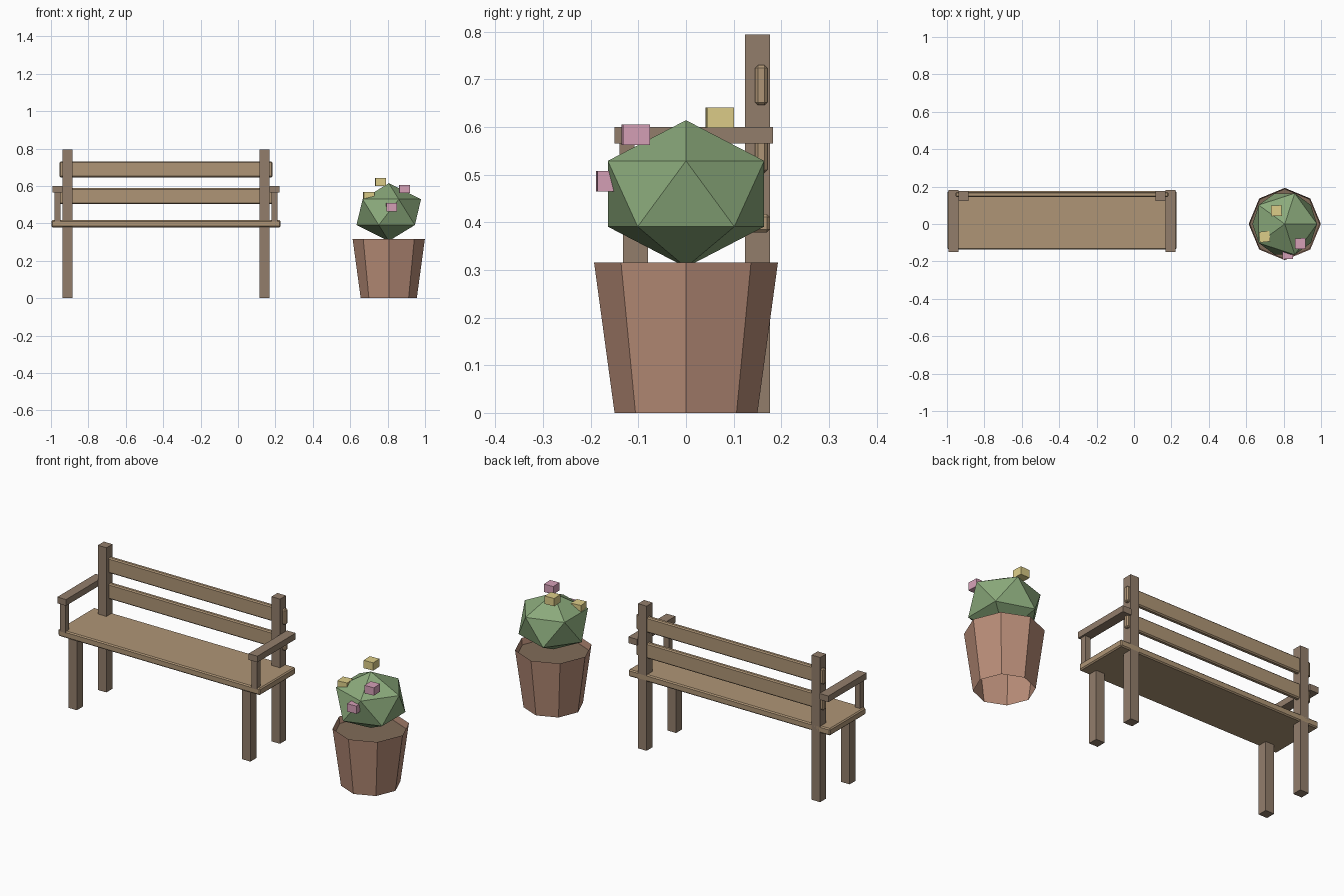
import bpy, bmesh
from math import radians

if "Cube" in bpy.data.objects:
    bpy.data.objects.remove(bpy.data.objects["Cube"])


def material(name, rgb):
    m = bpy.data.materials.new(name)
    m.diffuse_color = (*[c ** 2.2 for c in rgb], 1)
    m.use_nodes = True
    m.node_tree.nodes["Principled BSDF"].inputs["Base Color"].default_value = m.diffuse_color
    return m


PLANK = material("plank_wood", (0.68, 0.58, 0.46))
FRAME = material("frame_wood", (0.57, 0.49, 0.42))
CLAY = material("clay", (0.72, 0.55, 0.47))
SOIL = material("soil", (0.50, 0.42, 0.35))
LEAF = material("leaf", (0.54, 0.66, 0.48))
PINK = material("pink_petal", (0.83, 0.62, 0.71))
YELLOW = material("yellow_petal", (0.86, 0.80, 0.53))


def finish(name, bm, mat, loc):
    me = bpy.data.meshes.new(name)
    bm.to_mesh(me)
    bm.free()
    me.materials.append(mat)
    ob = bpy.data.objects.new(name, me)
    ob.location = loc
    bpy.context.collection.objects.link(ob)
    return ob


def box(name, center, size, mat, bevel=0, turn=0):
    bm = bmesh.new()
    bmesh.ops.create_cube(bm, size=1)
    bmesh.ops.scale(bm, vec=size, verts=bm.verts)
    ob = finish(name, bm, mat, center)
    ob.rotation_euler.z = radians(turn)
    if bevel:
        mod = ob.modifiers.new("bevel", 'BEVEL')
        mod.width, mod.segments = bevel, 1
    return ob


# Bench planks
CX = -0.385
box("seat", (CX, 0.02, 0.398), (1.226, 0.312, 0.038), PLANK, 0.006)
for name, z in (("lower_back_slat", 0.546), ("upper_back_slat", 0.688)):
    box(name, (CX, 0.158, z), (1.14, 0.026, 0.084), PLANK, 0.006)

# Legs, posts and armrests on both ends
for side, s in (("left", -1), ("right", 1)):
    x = CX + s * 0.527
    box(side + "_back_post", (x, 0.15, 0.397), (0.052, 0.052, 0.794), FRAME)
    box(side + "_front_leg", (x, -0.106, 0.19), (0.052, 0.052, 0.38), FRAME)
    xa = CX + s * 0.581
    box(side + "_armrest", (xa, 0.0165, 0.583), (0.053, 0.333, 0.034), FRAME)
    box(side + "_arm_support", (xa, -0.124, 0.49), (0.032, 0.032, 0.16), FRAME)

# Open eight-sided pot
PX = 0.806
bm = bmesh.new()
bmesh.ops.create_cone(bm, cap_ends=False, segments=8, radius1=0.15,
                      radius2=0.193, depth=0.316)
finish("pot", bm, CLAY, (PX, 0, 0.158))

# Soil just below the rim
bm = bmesh.new()
bmesh.ops.create_circle(bm, cap_ends=True, segments=8, radius=0.187)
finish("soil", bm, SOIL, (PX, 0, 0.28))

# Faceted shrub
bm = bmesh.new()
bmesh.ops.create_icosphere(bm, subdivisions=1, radius=0.193)
bmesh.ops.scale(bm, vec=(1, 1, 0.8), verts=bm.verts)
finish("shrub", bm, LEAF, (PX, 0, 0.46))

# Blossoms
blossoms = (
    ("yellow_blossom_top", (0.761, 0.071, 0.62), YELLOW, 3),
    ("yellow_blossom_side", (0.698, -0.068, 0.545), YELLOW, 6),
    ("pink_blossom_top", (0.889, -0.105, 0.584), PINK, 3),
    ("pink_blossom_front", (0.821, -0.159, 0.486), PINK, 3),
)
for name, loc, mat, turn in blossoms:
    box(name, loc, (0.056, 0.057, 0.043), mat, turn=turn)
